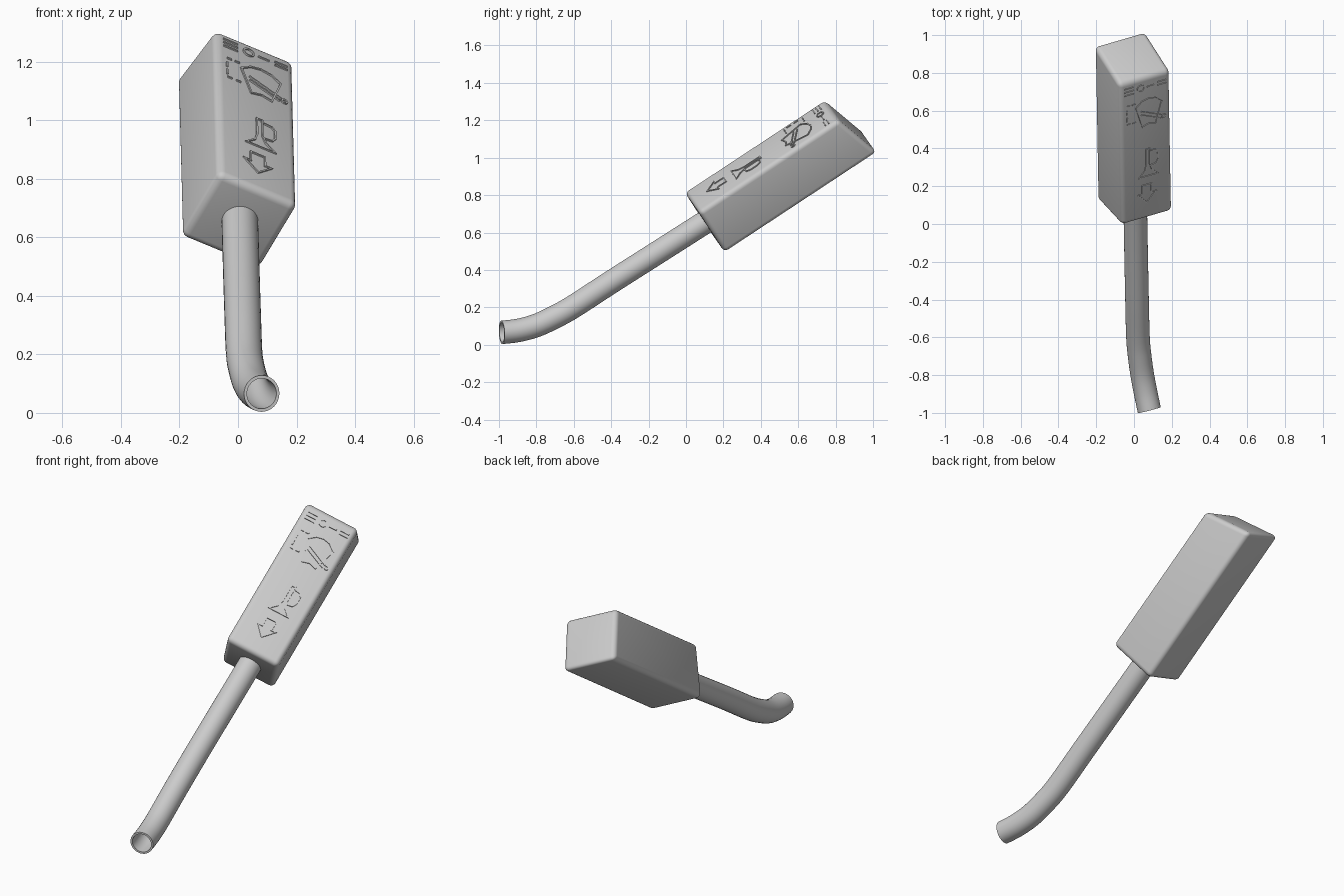
import bpy, bmesh, math
from mathutils import Vector, Matrix

if "Cube" in bpy.data.objects:
    bpy.data.objects.remove(bpy.data.objects["Cube"])

grey = bpy.data.materials.new("plain grey")
grey.diffuse_color = (0.6, 0.6, 0.6, 1)
grey.use_nodes = True
grey.node_tree.nodes["Principled BSDF"].inputs["Base Color"].default_value = grey.diffuse_color

# Frame of the tilted grip: u across, v along, n out of the marked face
V = Vector((-0.015, 0.835, 0.55)).normalized()
U = Vector((0.256, 0.076, -0.105))
U = (U - V * U.dot(V)).normalized()
N = U.cross(V)
CENTRE = Vector((0.004, 0.1, 0.654))
FRAME = Matrix.Translation(CENTRE) @ Matrix((U, V, N)).transposed().to_4x4()
WIDTH, DEPTH, TOP_LEN, LOW_LEN = 0.302, 0.292, 0.895, 0.975


def make_object(name, bm, matrix=None):
    bmesh.ops.recalc_face_normals(bm, faces=bm.faces)
    mesh = bpy.data.meshes.new(name)
    bm.to_mesh(mesh)
    bm.free()
    mesh.materials.append(grey)
    ob = bpy.data.objects.new(name, mesh)
    if matrix:
        ob.matrix_world = matrix
    bpy.context.collection.objects.link(ob)
    return ob


def smooth(ob):
    bpy.ops.object.select_all(action='DESELECT')
    ob.select_set(True)
    bpy.context.view_layer.objects.active = ob
    bpy.ops.object.shade_smooth_by_angle(angle=math.radians(35))


# Grip: rounded box with a slanted far end
bm = bmesh.new()
bmesh.ops.create_cube(bm, size=1)
for v in bm.verts:
    far, top = v.co.y > 0, v.co.z > 0
    v.co = (v.co.x * WIDTH, (TOP_LEN if top else LOW_LEN) if far else 0, v.co.z * DEPTH)
bmesh.ops.bevel(bm, geom=bm.edges[:], offset=0.026, segments=5, profile=0.5, affect='EDGES')
smooth(make_object("grip", bm, FRAME))

# Symbols: every stroke is a thin low ridge on the marked face
marks = bmesh.new()


def place(p):
    return Vector(((p[0] - 0.5) * WIDTH, p[1] * TOP_LEN, DEPTH / 2))


def stroke(points, closed=False, width=0.0065):
    pts = [place(p) for p in points]
    count = len(pts)
    loops = []
    for i, p in enumerate(pts):
        prev = pts[i - 1] if i or closed else None
        nxt = pts[(i + 1) % count] if i < count - 1 or closed else None
        a = (p - prev).normalized() if prev else (nxt - p).normalized()
        b = (nxt - p).normalized() if nxt else a
        na, nb = Vector((-a.y, a.x, 0)), Vector((-b.y, b.x, 0))
        mid = (na + nb).normalized()
        side = mid * (width / 2 / max(0.5, mid.dot(na)))
        loops.append([marks.verts.new(p + side * s + Vector((0, 0, z)))
                      for s, z in ((1, -0.002), (-1, -0.002), (-1, 0.005), (1, 0.005))])
    for i in range(count if closed else count - 1):
        a, b = loops[i], loops[(i + 1) % count]
        for k in range(4):
            marks.faces.new((a[k], a[(k + 1) % 4], b[(k + 1) % 4], b[k]))
    if not closed:
        marks.faces.new(loops[0])
        marks.faces.new(loops[-1][::-1])


def ring(u, v, r, sides=16):
    stroke([(u + r / WIDTH * math.cos(2 * math.pi * i / sides),
             v + r / TOP_LEN * math.sin(2 * math.pi * i / sides)) for i in range(sides)], True)


# Speed marks along the far end
for v in (0.907, 0.93, 0.953):
    stroke([(0.1, v), (0.28, v)])
ring(0.42, 0.93, 0.019)
stroke([(0.54, 0.93), (0.68, 0.93)])
for v in (0.919, 0.941):
    stroke([(0.75, v), (0.91, v)])

# Windscreen, wiper arm with pivot, and dashed spray
stroke([(0.44, 0.655), (0.57, 0.668), (0.70, 0.655), (0.82, 0.80),
        (0.70, 0.835), (0.57, 0.845), (0.44, 0.835), (0.32, 0.80)], True)
stroke([(0.42, 0.765), (0.82, 0.70)])
stroke([(0.42, 0.74), (0.80, 0.68)])
ring(0.86, 0.69, 0.01, 10)
for a, b in (((0.14, 0.72), (0.14, 0.75)), ((0.14, 0.77), (0.14, 0.80)),
             ((0.14, 0.83), (0.20, 0.83)), ((0.24, 0.83), (0.30, 0.83)),
             ((0.14, 0.70), (0.20, 0.70)), ((0.25, 0.70), (0.31, 0.70))):
    stroke([a, b])

# Horn with its looped tube
stroke([(0.36, 0.30), (0.47, 0.34), (0.50, 0.38), (0.50, 0.49), (0.57, 0.49),
        (0.57, 0.38), (0.61, 0.34), (0.72, 0.30)], True)
stroke([(0.59, 0.475), (0.69, 0.47), (0.73, 0.45), (0.73, 0.40), (0.69, 0.375), (0.59, 0.37)])

# Arrow pointing to the near end
stroke([(0.5, 0.115), (0.67, 0.18), (0.59, 0.18), (0.59, 0.24),
        (0.41, 0.24), (0.41, 0.18), (0.33, 0.18)], True)
make_object("symbols", marks, FRAME)

# Stem: hollow bent tube swept along a smooth path
path = [Vector(p) for p in ((0.081, -0.985, 0.066), (0.062, -0.895, 0.077), (0.044, -0.80, 0.103),
                            (0.030, -0.70, 0.149), (0.021, -0.60, 0.205), (0.016, -0.40, 0.335),
                            (0.011, -0.15, 0.494), (0.006, 0.12, 0.666))]
centres = []
for i in range(len(path) - 1):
    p0, p1, p2, p3 = path[max(i - 1, 0)], path[i], path[i + 1], path[min(i + 2, len(path) - 1)]
    for k in range(4):
        t = k / 4
        centres.append(0.5 * (2 * p1 + (p2 - p0) * t + (2 * p0 - 5 * p1 + 4 * p2 - p3) * t * t
                              + (3 * p1 - p0 - 3 * p2 + p3) * t ** 3))
centres.append(path[-1])
SIDES = 32
bm = bmesh.new()
walls = []
for radius in (0.0625, 0.052):
    rows = []
    for i, c in enumerate(centres):
        t = (centres[min(i + 1, len(centres) - 1)] - centres[max(i - 1, 0)]).normalized()
        if i == 0:
            t = Vector((-0.25, 0.968, 0.05)).normalized()
        x = t.cross(Vector((0, 0, 1))).normalized()
        y = x.cross(t)
        rows.append([bm.verts.new(c + radius * (x * math.cos(a) + y * math.sin(a)))
                     for a in (2 * math.pi * k / SIDES for k in range(SIDES))])
    walls.append(rows)


def bridge(a, b):
    for k in range(SIDES):
        j = (k + 1) % SIDES
        bm.faces.new((a[k], a[j], b[j], b[k]))


for rows in walls:
    for a, b in zip(rows, rows[1:]):
        bridge(a, b)
for end in (0, -1):
    bridge(walls[0][end], walls[1][end])
smooth(make_object("stem", bm))
